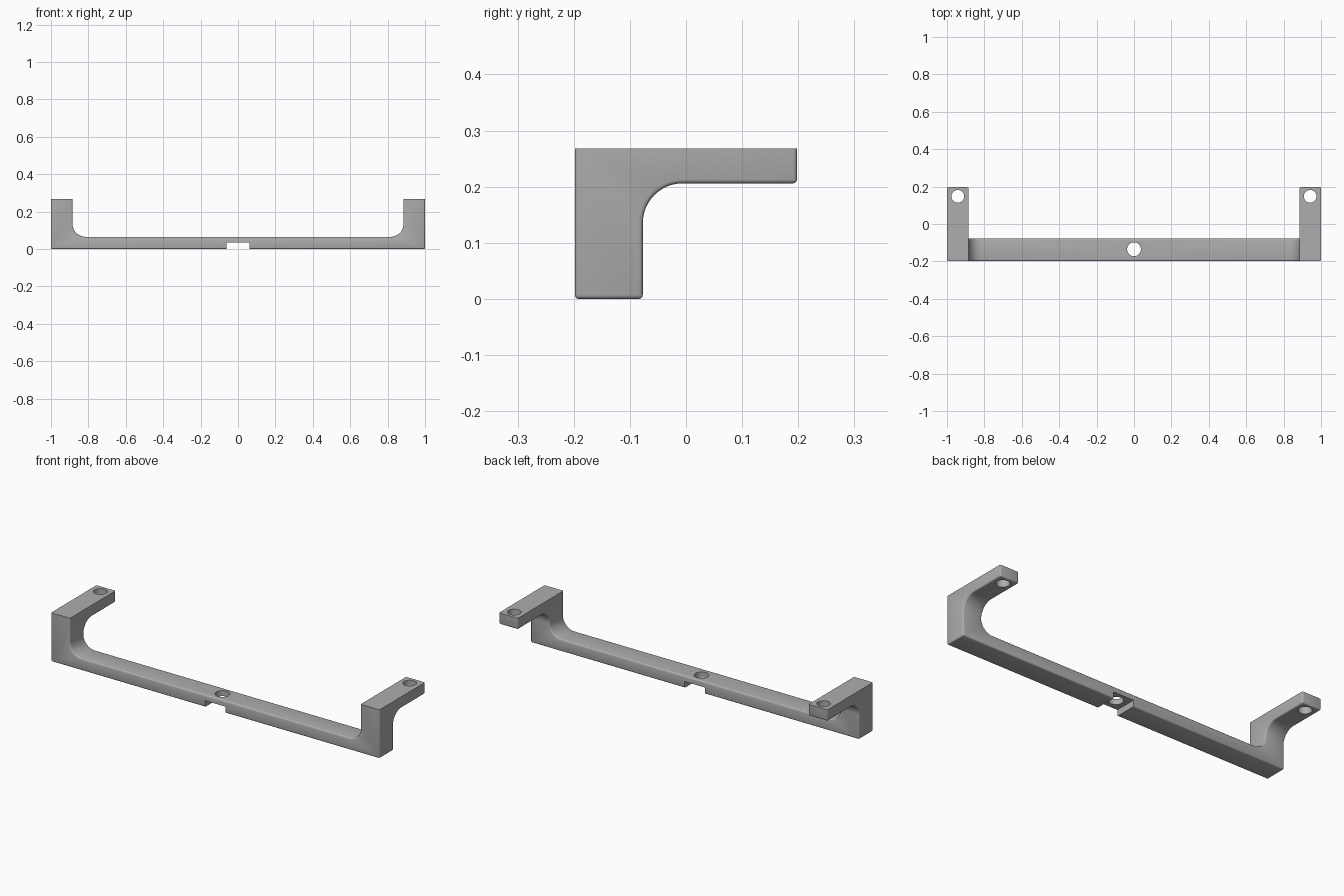
import bpy, bmesh
from math import sin, cos, pi
from mathutils import Vector

TOP = 0.268      # overall height
DEPTH = 0.198    # half depth
BAR_TOP = 0.065
ARM_IN = 0.885   # inner face of the end posts
POST_BACK = -0.077
ARM_LOW = 0.206  # underside of the arms
FILLET_Z = 0.135

if "Cube" in bpy.data.objects:
    bpy.data.objects.remove(bpy.data.objects["Cube"])

grey = bpy.data.materials.new("grey plastic")
grey.use_nodes = True
colour = (0.42, 0.42, 0.42, 1)
grey.diffuse_color = colour
grey.node_tree.nodes["Principled BSDF"].inputs["Base Color"].default_value = colour


def arc(cx, cz, r, start, end, steps=12):
    angles = [start + (end - start) * i / steps for i in range(steps + 1)]
    return [(cx + r * cos(a), cz + r * sin(a)) for a in angles]


def finish(name, bm):
    bmesh.ops.recalc_face_normals(bm, faces=bm.faces)
    mesh = bpy.data.meshes.new(name)
    bm.to_mesh(mesh)
    bm.free()
    mesh.materials.append(grey)
    obj = bpy.data.objects.new(name, mesh)
    bpy.context.collection.objects.link(obj)
    return obj


def extrude_profile(name, points, place, along):
    """Extrude a closed 2D outline, mapped into space by place()."""
    bm = bmesh.new()
    face = bm.faces.new([bm.verts.new(place(p)) for p in points])
    new = bmesh.ops.extrude_face_region(bm, geom=[face])["geom"]
    bmesh.ops.translate(bm, vec=along,
                        verts=[v for v in new if isinstance(v, bmesh.types.BMVert)])
    return finish(name, bm)


def apply(obj, mod):
    bpy.context.view_layer.objects.active = obj
    bpy.ops.object.modifier_apply(modifier=mod.name)


def boolean(obj, other, operation):
    other.hide_render = True
    mod = obj.modifiers.new(operation, "BOOLEAN")
    mod.operation, mod.solver, mod.object = operation, "EXACT", other
    apply(obj, mod)
    bpy.data.objects.remove(other)


# U-shaped front outline, mirrored about the middle
r = FILLET_Z - BAR_TOP
half = [(1, 0), (1, 0.4), (ARM_IN, 0.4)] + arc(ARM_IN - r, FILLET_Z, r, 0, -pi / 2)
outline = half + [(-x, z) for x, z in reversed(half)]
bracket = extrude_profile("mounting_bracket", outline,
                          lambda p: (p[0], -0.4, p[1]), Vector((0, 0.8, 0)))

# Side outline: upright post with a rearward arm
r = ARM_LOW - FILLET_Z
side = [(-DEPTH, -0.1), (-DEPTH, TOP), (DEPTH, TOP), (DEPTH, ARM_LOW)]
side += arc(POST_BACK + r, FILLET_Z, r, pi / 2, pi) + [(POST_BACK, -0.1)]
side_shape = extrude_profile("side_shape", side,
                             lambda p: (-1.2, p[0], p[1]), Vector((2.4, 0, 0)))
boolean(bracket, side_shape, "INTERSECT")

# Round every convex sharp edge except those around the flat top faces
bm = bmesh.new()
bm.from_mesh(bracket.data)
bmesh.ops.remove_doubles(bm, verts=bm.verts, dist=0.0002)
edges = [e for e in bm.edges if len(e.link_faces) == 2
         and e.calc_face_angle_signed() > 0.6
         and min(v.co.z for v in e.verts) < TOP - 0.001]
bmesh.ops.bevel(bm, geom=edges, offset=0.007, segments=3, profile=0.5,
                affect="EDGES", clamp_overlap=False)
bm.to_mesh(bracket.data)
bm.free()


def cut_hole(x, y, radius):
    bm = bmesh.new()
    bmesh.ops.create_cone(bm, cap_ends=True, segments=40, radius1=radius,
                          radius2=radius, depth=1)
    bmesh.ops.translate(bm, vec=(x, y, 0.1), verts=bm.verts)
    boolean(bracket, finish("hole_cutter", bm), "DIFFERENCE")


# Notch under the middle of the bar
bm = bmesh.new()
bmesh.ops.create_cube(bm, size=1)
bmesh.ops.scale(bm, vec=(0.124, 1, 0.07), verts=bm.verts)
boolean(bracket, finish("notch_cutter", bm), "DIFFERENCE")

# Screw holes in the bar and both arms
cut_hole(0, -0.135, 0.037)
for sign in (-1, 1):
    cut_hole(sign * 0.942, 0.148, 0.034)

bpy.ops.object.select_all(action="DESELECT")
bracket.select_set(True)
bpy.context.view_layer.objects.active = bracket
bpy.ops.object.shade_smooth_by_angle(angle=0.6)
